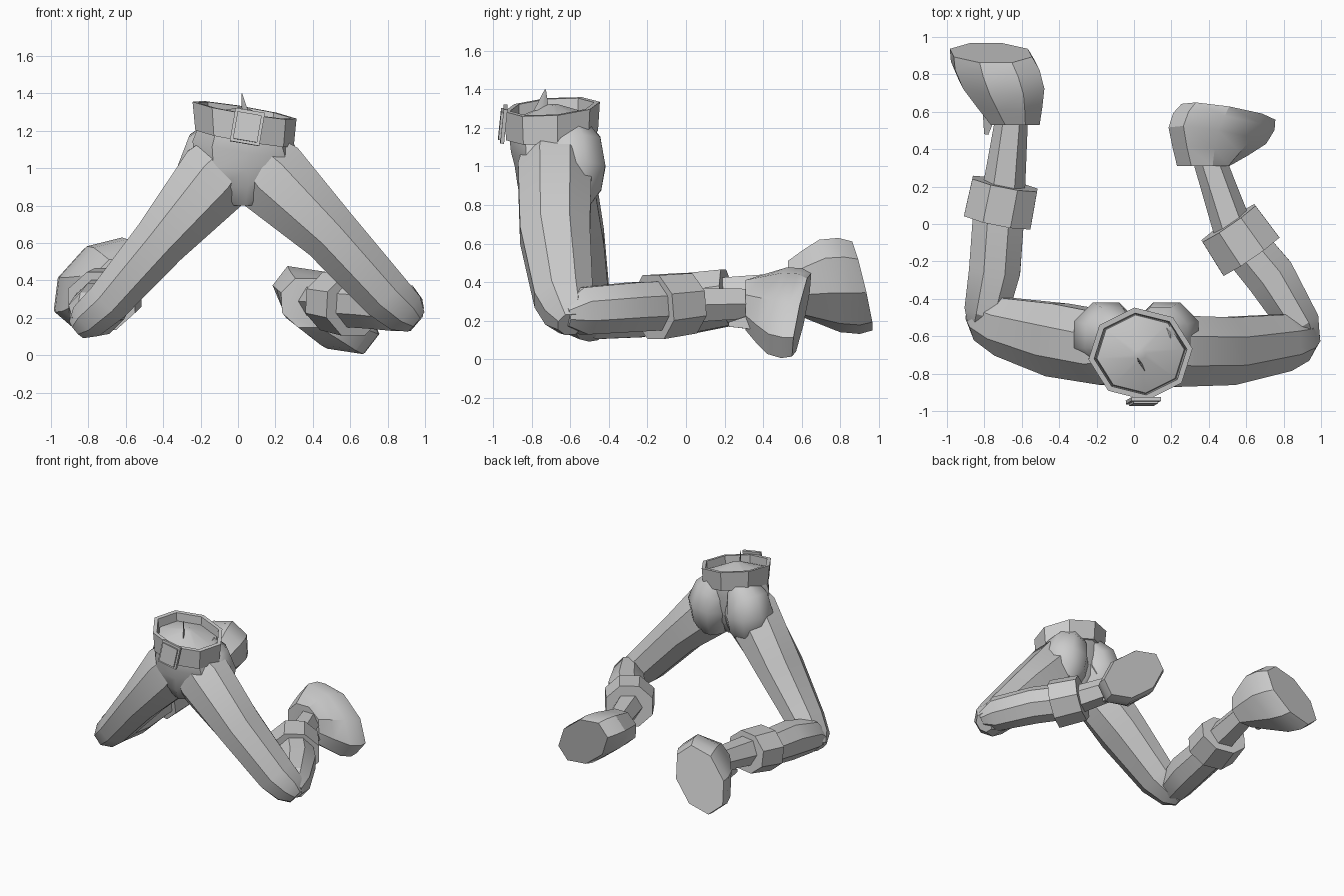
import bpy, bmesh, math
from mathutils import Vector, Matrix

old = bpy.data.objects.get("Cube")
if old:
    bpy.data.objects.remove(old, do_unlink=True)

grey = bpy.data.materials.new("plain_grey")
grey.use_nodes = True
grey.diffuse_color = (0.6, 0.6, 0.6, 1)
grey.node_tree.nodes["Principled BSDF"].inputs["Base Color"].default_value = (0.6, 0.6, 0.6, 1)


def finish(name, bm, angle=30):
    bmesh.ops.recalc_face_normals(bm, faces=bm.faces[:])
    mesh = bpy.data.meshes.new(name)
    bm.to_mesh(mesh)
    bm.free()
    mesh.materials.append(grey)
    ob = bpy.data.objects.new(name, mesh)
    bpy.context.collection.objects.link(ob)
    bpy.ops.object.select_all(action='DESELECT')
    ob.select_set(True)
    bpy.context.view_layer.objects.active = ob
    bpy.ops.object.shade_smooth_by_angle(angle=math.radians(angle))
    return ob


def oval(c, u, v, n=8, turn=0.5):
    """Points of an ellipse with half-axis vectors u and v."""
    angles = [math.tau * (i + turn) / n for i in range(n)]
    return [Vector(c) + Vector(u) * math.cos(a) + Vector(v) * math.sin(a) for a in angles]


def loft(name, rings, closed=False, angle=30):
    """Skin a list of point rings; cap both ends or join them in a loop."""
    bm = bmesh.new()
    loops = [[bm.verts.new(p) for p in r] for r in rings]
    n = len(loops[0])
    pairs = list(zip(loops, loops[1:] + loops[:1])) if closed else list(zip(loops, loops[1:]))
    for a, b in pairs:
        for i in range(n):
            j = (i + 1) % n
            bm.faces.new((a[i], a[j], b[j], b[i]))
    if not closed:
        bm.faces.new(loops[0])
        bm.faces.new(loops[-1])
    return finish(name, bm, angle)


def limb(name, stations, ref, n=8, angle=30):
    """Tube through (centre, half size along ref, half size across)."""
    pts = [Vector(s[0]) for s in stations]
    rings = []
    for i, (c, a, b) in enumerate(stations):
        t = (pts[min(i + 1, len(pts) - 1)] - pts[max(i - 1, 0)]).normalized()
        r = Vector(ref)
        r = (r - t * r.dot(t)).normalized()
        rings.append(oval(c, r * a * 1.06, t.cross(r) * b * 1.06, n))
    return loft(name, rings, angle=angle)


Y, Z = (0, 1, 0), (0, 0, 1)

# Thighs, ending in blunt knees
limb("left_thigh", [((.08, -.68, 1.06), .17, .17), ((.17, -.68, .96), .195, .215),
                    ((.49, -.68, .65), .185, .16), ((.79, -.635, .32), .155, .14),
                    ((.89, -.61, .23), .125, .12), ((.95, -.6, .18), .065, .07)], Y)
limb("right_thigh", [((-.02, -.67, 1.07), .17, .17), ((-.11, -.67, .96), .195, .21),
                     ((-.41, -.62, .615), .2, .15), ((-.69, -.55, .29), .16, .12),
                     ((-.8, -.5, .19), .13, .105), ((-.86, -.48, .14), .06, .06)], Y)

# Lower legs
limb("left_calf", [((.94, -.63, .23), .06, .06), ((.89, -.54, .25), .125, .11),
                   ((.73, -.28, .27), .13, .135), ((.58, -.1, .28), .13, .13)], Z)
limb("right_calf", [((-.83, -.56, .18), .06, .06), ((-.79, -.47, .22), .12, .12),
                    ((-.745, -.25, .25), .14, .14), ((-.72, .1, .29), .12, .14)], Z)

# Shin bands
limb("left_shin_band", [((.625, -.17, .27), .17, .185), ((.505, .005, .29), .16, .175)], Z)
limb("right_shin_band", [((-.73, .015, .29), .16, .185), ((-.69, .215, .32), .15, .18)], Z)

# Narrow ankles
limb("left_ankle", [((.53, -.03, .28), .1, .1), ((.39, .38, .29), .08, .08)], Z, 6)
limb("right_ankle", [((-.7, .15, .32), .11, .11), ((-.65, .6, .38), .08, .08)], Z, 6)


def boot(name, cuff, cuff_u, cuff_v, sole, u, v):
    """Boot shaft opening out from a cuff to a thick toe and an oval sole."""
    cuff, sole, u, v = Vector(cuff), Vector(sole), Vector(u), Vector(v)
    cu, cv = Vector(cuff_u), Vector(cuff_v)
    rings = [oval(cuff, cu, cv)]
    for along, grow, size in ((.27, .55, 1.0), (.56, 1, 1.04), (.82, 1, 1.08), (1, 1, 1)):
        c = cuff.lerp(sole, along)
        rings.append(oval(c, cu.lerp(u, grow) * size, cv.lerp(v, grow) * size))
    return loft(name, rings)


boot("left_boot", (.37, .31, .28), (.11, 0, -.1), (.1, 0, .1),
     (.505, .6, .23), (.23, -.05, -.18), (.1, .01, .13))
boot("right_boot", (-.635, .53, .38), (-.1, 0, -.1), (-.1, 0, .1),
     (-.765, .915, .38), (-.18, .04, -.2), (-.14, -.04, .12))

# Cuff flaps under the ankles
limb("left_cuff_flap", [((.48, .22, .18), .015, .015), ((.46, .4, .2), .07, .07)], Z, 4)
limb("right_cuff_flap", [((-.79, .48, .3), .015, .015), ((-.76, .66, .32), .07, .07)], Z, 4)


def waist(rx, ry, height):
    """Ring on the tilted waist plane."""
    pts = oval((.035, -.695, 0), (rx, 0, 0), (0, ry, 0), 8, 0.15)
    return [p + Vector((0, 0, height - .17 * (p.x - .035) + .08 * (p.y + .695))) for p in pts]


# Pelvis with a shallow dome inside the belt
loft("pelvis", [oval((.03, -.69, .8), (.08, 0, 0), (0, .12, 0), 8, .15),
                oval((.03, -.69, .9), (.2, 0, 0), (0, .185, 0), 8, .15),
                oval((.03, -.69, 1.0), (.26, 0, 0), (0, .2, 0), 8, .15),
                waist(.28, .215, 1.1), waist(.245, .225, 1.19),
                waist(.235, .21, 1.25), waist(.03, .03, 1.32)], angle=40)

# Buttocks, faceted and reaching up to the belt
for side, x in (("left", .175), ("right", -.15)):
    limb(side + "_buttock", [((x * .5 + .02, -.62, 1.2), .11, .1), ((x * .85, -.6, 1.11), .16, .15),
                             ((x, -.59, 1.0), .175, .175), ((x, -.6, .9), .165, .155),
                             ((x * 1.05, -.62, .78), .1, .1)], Y, angle=50)

# Belt as a hollow band
loft("belt", [waist(.265, .24, 1.16), waist(.28, .25, 1.31),
              waist(.25, .22, 1.31), waist(.235, .21, 1.16)], closed=True)

# Buckle plate with a raised face
for name, y, s in (("buckle", -.945, 1), ("buckle_face", -.957, .82)):
    bm = bmesh.new()
    bmesh.ops.create_cube(bm, size=1, matrix=Matrix.Translation((.05, y, 1.22)) @ Matrix.Rotation(.17, 4, 'Y')
                          @ Matrix.Rotation(-.1, 4, 'X') @ Matrix.Diagonal((.16 * s, .02, .18 * s, 1)))
    finish(name, bm)

# Thin spike in the waist
loft("waist_spike", [oval((.04, -.75, 1.29), (.02, -.04, 0), (.006, .003, 0), 4, 0),
                     oval((.02, -.73, 1.4), (.002, -.003, 0), (.002, .001, 0), 4, 0)])
